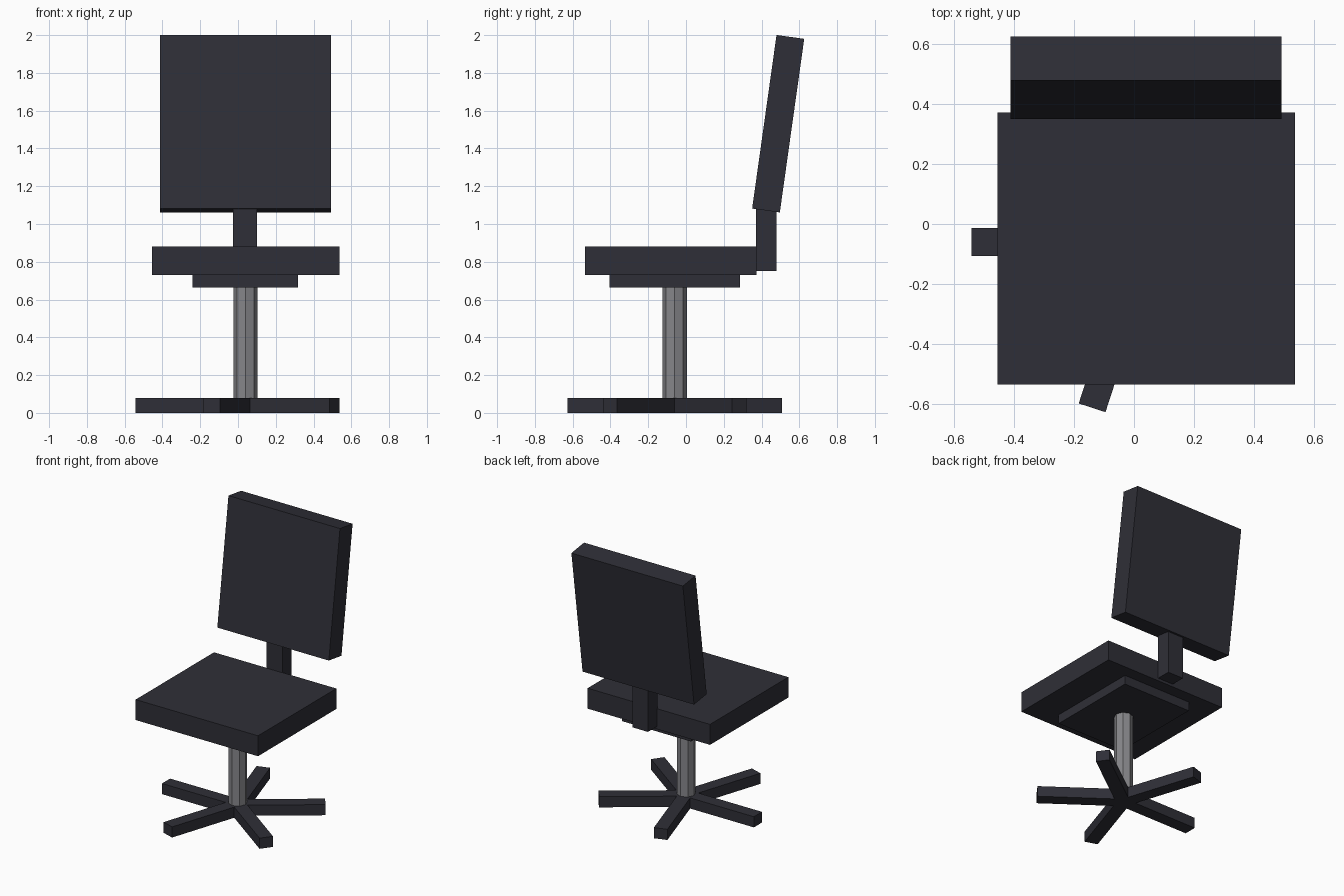
import bpy, math
from mathutils import Matrix, Vector

if "Cube" in bpy.data.objects:
    bpy.data.objects.remove(bpy.data.objects["Cube"])


def material(name, rgb):
    m = bpy.data.materials.new(name)
    m.diffuse_color = (*rgb, 1.0)
    m.use_nodes = True
    m.node_tree.nodes["Principled BSDF"].inputs["Base Color"].default_value = m.diffuse_color
    return m


CHARCOAL = material("charcoal", (0.028, 0.028, 0.038))
STEEL = material("steel grey", (0.24, 0.24, 0.255))


def box(name, lo, hi, turn=None):
    """Box from its low and high corners, with an optional matrix applied."""
    lo, hi = Vector(lo), Vector(hi)
    bpy.ops.mesh.primitive_cube_add(size=1)
    ob = bpy.context.object
    ob.name = name
    m = Matrix.Translation((lo + hi) / 2) @ Matrix.Diagonal((*(hi - lo), 1))
    ob.data.transform((turn or Matrix()) @ m)
    ob.data.materials.append(CHARCOAL)
    return ob


CX, CY = 0.04, -0.06  # column axis

# five-star base
for i in range(5):
    turn = Matrix.Translation((CX, CY, 0)) @ Matrix.Rotation(math.radians(36 + 72 * i), 4, 'Z')
    box(f"base_leg_{i + 1}", (0, -0.047, 0), (0.582, 0.047, 0.078), turn)

# gas column
bpy.ops.mesh.primitive_cylinder_add(vertices=8, radius=0.064, depth=0.64,
                                    location=(CX, CY, 0.36), rotation=(0, 0, 0))
column = bpy.context.object
column.name = "column"
column.data.materials.append(STEEL)

# seat and its mounting plate
box("seat_plate", (-0.24, -0.406, 0.663), (0.318, 0.285, 0.735))
box("seat", (-0.456, -0.535, 0.73), (0.537, 0.373, 0.88))

# backrest support and tilted backrest
box("back_support", (-0.026, 0.37, 0.75), (0.101, 0.478, 1.085))
tilt = Matrix.Translation((0, 0.488, 1.531)) @ Matrix.Rotation(math.radians(-8), 4, 'X')
box("backrest", (-0.413, -0.074, -0.464), (0.492, 0.074, 0.464), tilt)
